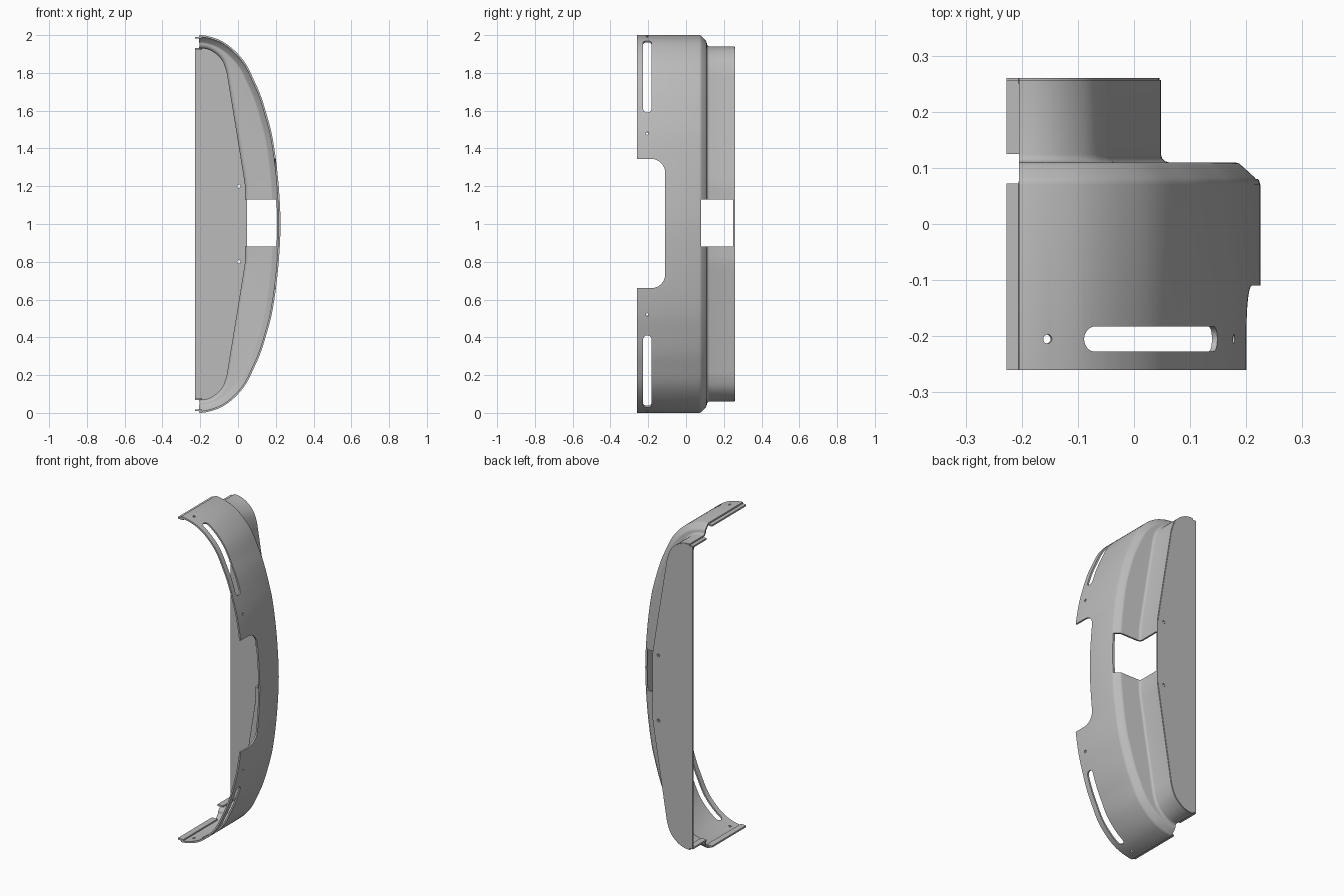
import bpy, bmesh, math
from mathutils import Vector, Matrix

if "Cube" in bpy.data.objects:
    bpy.data.objects.remove(bpy.data.objects["Cube"])

grey = bpy.data.materials.new("plain grey")
grey.use_nodes = True
grey.diffuse_color = (0.5, 0.5, 0.5, 1)
grey.node_tree.nodes["Principled BSDF"].inputs["Base Color"].default_value = (0.5, 0.5, 0.5, 1)

N = 140  # samples along each profile


def smooth_profile(half):
    """Mirror an upper (x, z) half about z = 1, smooth it, resample evenly."""
    pts = [Vector(p) for p in half]
    pts += [Vector((p.x, 2 - p.y)) for p in reversed(pts[:-1])]
    last = len(pts) - 1
    tan = [(pts[min(i + 1, last)] - pts[max(i - 1, 0)]).normalized() for i in range(last + 1)]
    tan[0], tan[last] = Vector((1, 0)), Vector((-1, 0))
    dense = []
    for i in range(last):
        a, b = pts[i], pts[i + 1]
        size = (b - a).length
        for k in range(30):
            t = k / 30
            dense.append(a * (2*t**3 - 3*t**2 + 1) + b * (3*t**2 - 2*t**3)
                         + tan[i] * size * (t**3 - 2*t**2 + t) + tan[i + 1] * size * (t**3 - t**2))
    dense.append(pts[last])
    run = [0]
    for a, b in zip(dense, dense[1:]):
        run.append(run[-1] + (b - a).length)
    out, j = [], 0
    for k in range(N + 1):
        goal = run[-1] * k / N
        while j < len(run) - 2 and run[j + 1] < goal:
            j += 1
        out.append(dense[j].lerp(dense[j + 1], (goal - run[j]) / (run[j + 1] - run[j])))
    return out


def normals(profile):
    result = []
    for i in range(N + 1):
        d = (profile[min(i + 1, N)] - profile[max(i - 1, 0)]).normalized()
        result.append(Vector((-d.y, d.x)))
    result[0], result[N] = Vector((0, 1)), Vector((0, -1))
    return result


def finish(bm, name, recalc=True):
    if recalc:
        bmesh.ops.recalc_face_normals(bm, faces=bm.faces)
    mesh = bpy.data.meshes.new(name)
    bm.to_mesh(mesh)
    bm.free()
    mesh.materials.append(grey)
    obj = bpy.data.objects.new(name, mesh)
    bpy.context.collection.objects.link(obj)
    return obj


def activate(obj):
    bpy.ops.object.select_all(action='DESELECT')
    obj.select_set(True)
    bpy.context.view_layer.objects.active = obj


def prism(bm, outline, depth):
    """Closed solid from a flat outline of 3D points."""
    face = bm.faces.new([bm.verts.new(p) for p in outline])
    ext = bmesh.ops.extrude_face_region(bm, geom=[face], use_keep_orig=True)
    moved = [v for v in ext["geom"] if isinstance(v, bmesh.types.BMVert)]
    bmesh.ops.translate(bm, verts=moved, vec=depth)


def box(bm, low, high):
    (x0, y0, z0), (x1, y1, z1) = low, high
    prism(bm, [(x0, y0, z0), (x1, y0, z0), (x1, y1, z0), (x0, y1, z0)], (0, 0, z1 - z0))


def drill(bm, centre, axis, radius):
    turn = Vector(axis).to_track_quat('Z', 'Y').to_matrix().to_4x4()
    bmesh.ops.create_cone(bm, cap_ends=True, segments=20, radius1=radius, radius2=radius,
                          depth=0.08, matrix=Matrix.Translation(centre) @ turn)


outer = smooth_profile([(-0.205, 2), (-0.15, 1.992), (-0.085, 1.968), (-0.02, 1.92), (0.04, 1.85),
                        (0.09, 1.75), (0.12, 1.68), (0.15, 1.585), (0.178, 1.48), (0.2, 1.345),
                        (0.217, 1.18), (0.225, 1)])
inner = smooth_profile([(-0.205, 1.94), (-0.16, 1.935), (-0.115, 1.912), (-0.075, 1.87), (-0.052, 1.81),
                        (-0.043, 1.76), (0.04, 1.25), (0.047, 1.2), (0.048, 1.15), (0.048, 1)])
outer_n, inner_n = normals(outer), normals(inner)

# Shell: outer band, chamfer, flange and raised inner wall
rows = [(outer, outer_n, y, o) for y, o in
        [(-0.26, 0), (0.07, 0), (0.077, -0.002), (0.083, -0.006), (0.104, -0.029), (0.108, -0.034), (0.11, -0.041)]]
rows += [(inner, inner_n, y, o) for y, o in
         [(0.11, 0.014), (0.112, 0.007), (0.117, 0.002), (0.124, 0), (0.257, 0)]]
bm = bmesh.new()
grid = []
for prof, nor, y, off in rows:
    line = [p + n * off for p, n in zip(prof, nor)]
    grid.append([bm.verts.new((p.x, y, p.y)) for p in line])
for a, b in zip(grid, grid[1:]):
    for i in range(N):
        bm.faces.new((a[i], a[i + 1], b[i + 1], b[i]))
shell = finish(bm, "curved_shell", recalc=False)
solid = shell.modifiers.new("thickness", 'SOLIDIFY')
solid.thickness, solid.offset, solid.use_even_offset = 0.01, -1, True

# Back plate with its open edge reaching past the shell
bm = bmesh.new()
edge = [p - n * 0.003 for p, n in zip(inner, inner_n)]
outline = [Vector((-0.227, 1.928))] + [Vector((-0.206, 1.928))] + edge
outline += [Vector((-0.206, 0.072)), Vector((-0.227, 0.072))]
prism(bm, [(p.x, 0.25, p.y) for p in outline], (0, 0.01, 0))
plate = finish(bm, "back_plate")

# Cutters for the shell
bm = bmesh.new()
box(bm, (0.0, 0.08, 0.88), (0.4, 0.25, 1.13))
r = 0.075
notch = [(0.05, -0.4, 0.66), (0.05, -0.4, 1.345)]
for zc, start in ((1.345 - r, 90), (0.66 + r, 0)):
    for k in range(13):
        a = math.radians(start - 7.5 * k)
        notch.append((0.05, -0.11 - r + r * math.cos(a), zc + r * math.sin(a)))
prism(bm, notch, (0.4, 0, 0))


def index_at(z):
    """Fractional sample index on the upper outer profile at a height."""
    i = next(k for k in range(N) if outer[k + 1].y <= z)
    return i + (outer[i].y - z) / (outer[i].y - outer[i + 1].y)


def on_outer(f):
    i = min(int(f), N - 1)
    return outer[i].lerp(outer[i + 1], f - i), outer_n[i].lerp(outer_n[i + 1], f - i)


step = (outer[1] - outer[0]).length
slot_y, slot_r = -0.205, 0.0225
f0, f1 = index_at(1.97), index_at(1.59)
length = (f1 - f0) * step
ends = [slot_r * (1 - math.cos(math.radians(a))) for a in range(5, 91, 17)]
stations = ends + [slot_r + (length - 2 * slot_r) * k / 24 for k in range(1, 24)]
stations += [length - e for e in reversed(ends)]
for flip in (False, True):
    rings = []
    for s in stations:
        p, n = on_outer(f0 + s / step)
        d = max(0, slot_r - min(s, length - s))
        w = math.sqrt(slot_r ** 2 - d ** 2)
        ring = []
        for side, off in ((-w, -0.03), (w, -0.03), (w, 0.02), (-w, 0.02)):
            q = p + n * off
            ring.append(bm.verts.new((q.x, slot_y + side, 2 - q.y if flip else q.y)))
        rings.append(ring)
    for a, b in zip(rings, rings[1:]):
        for k in range(4):
            bm.faces.new((a[k], a[(k + 1) % 4], b[(k + 1) % 4], b[k]))
    bm.faces.new(rings[0])
    bm.faces.new(rings[-1])
    for z in (1.993, 1.48):
        p, n = on_outer(index_at(z))
        hz, nz = (2 - p.y, -n.y) if flip else (p.y, n.y)
        drill(bm, (p.x, slot_y, hz), (n.x, 0, nz), 0.008)
shell_cutter = finish(bm, "shell_cutter")

# Screw holes in the back plate
bm = bmesh.new()
for z in (0.8, 1.2):
    drill(bm, (0.005, 0.255, z), (0, 1, 0), 0.009)
plate_cutter = finish(bm, "plate_cutter")

for obj, cutter in ((shell, shell_cutter), (plate, plate_cutter)):
    cut = obj.modifiers.new("cut", 'BOOLEAN')
    cut.operation, cut.solver, cut.object = 'DIFFERENCE', 'EXACT', cutter
    activate(obj)
    for mod in list(obj.modifiers):
        bpy.ops.object.modifier_apply(modifier=mod.name)
    bpy.data.objects.remove(cutter)
    bpy.ops.object.shade_smooth_by_angle(angle=math.radians(30))

# Joggled lips along the open ends
for name, top, y0, y1 in (("outer_lip", 1.991, -0.26, 0.072), ("inner_lip", 1.931, 0.125, 0.256)):
    for end in ("top", "bottom"):
        bm = bmesh.new()
        low, high = (top - 0.01, top) if end == "top" else (2 - top, 2.01 - top)
        box(bm, (-0.227, y0, low), (-0.19, y1, high))
        finish(bm, f"{end}_{name}")
